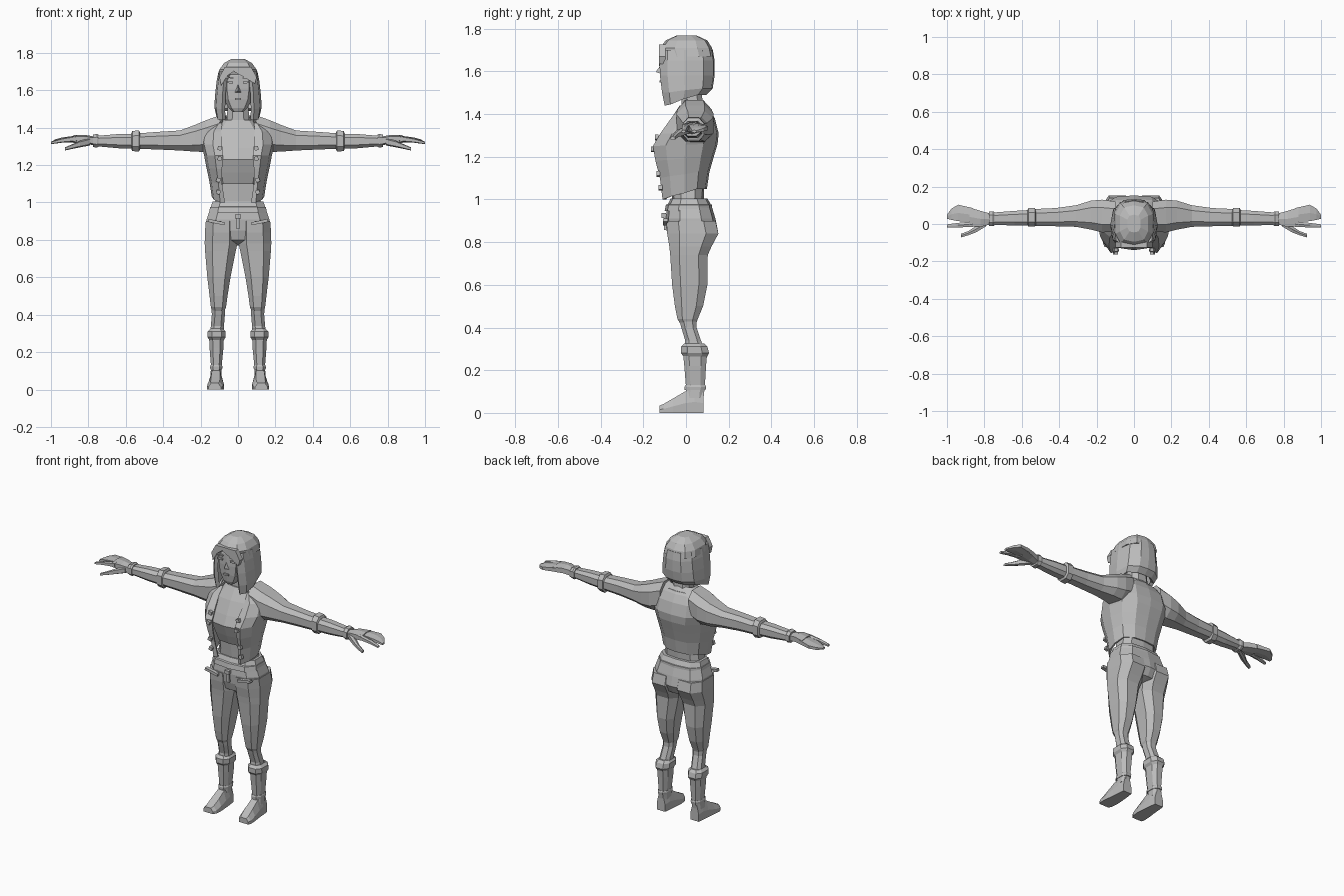
import bpy, bmesh, math
from mathutils import Vector

grey = bpy.data.materials.new("plain grey")
grey.diffuse_color = (0.5, 0.5, 0.5, 1)


def finish(name, bm, mirror=False, thick=0):
    bmesh.ops.recalc_face_normals(bm, faces=bm.faces)
    me = bpy.data.meshes.new(name)
    bm.to_mesh(me)
    bm.free()
    me.materials.append(grey)
    ob = bpy.data.objects.new(name, me)
    bpy.context.collection.objects.link(ob)
    if mirror:
        m = ob.modifiers.new("Mirror", 'MIRROR')
        m.use_clip = True
        m.merge_threshold = 0.001
    if thick:
        s = ob.modifiers.new("Solidify", 'SOLIDIFY')
        s.thickness = thick
        s.offset = -1
    return ob


def loft(name, rings, closed=True, mirror=False, thick=0):
    """Skin a list of equal-length point rings."""
    bm = bmesh.new()
    rows = [[bm.verts.new(p) for p in r] for r in rings]
    n = len(rows[0])
    for a, b in zip(rows, rows[1:]):
        for i in range(n if closed else n - 1):
            j = (i + 1) % n
            bm.faces.new((a[i], a[j], b[j], b[i]))
    if closed:
        bm.faces.new(rows[0])
        bm.faces.new(rows[-1])
    return finish(name, bm, mirror, thick)


def oval(x0, x1, y0, y1, n=8, e=0.75):
    """Boxy oval cross-section inside the given limits."""
    pts = []
    for i in range(n):
        a = 2 * math.pi * (i + 0.5) / n
        c, s = math.cos(a), math.sin(a)
        k = 1 / math.cos(math.pi / n)
        u = math.copysign(min(1, abs(c * k) ** e), c)
        v = math.copysign(min(1, abs(s * k) ** e), s)
        pts.append(((x0 + x1) / 2 + u * (x1 - x0) / 2, (y0 + y1) / 2 + v * (y1 - y0) / 2))
    return pts


def upright(name, levels, mirror=False, n=8, e=0.75):
    """Levels are (z, x0, x1, y0, y1)."""
    return loft(name, [[(x, y, z) for x, y in oval(a, b, c, d, n, e)]
                       for z, a, b, c, d in levels], mirror=mirror)


def sideways(name, levels, n=8, e=0.75):
    """Levels along the arm are (x, y0, y1, z0, z1)."""
    return loft(name, [[(x, y, z) for y, z in oval(a, b, c, d, n, e)]
                       for x, a, b, c, d in levels], mirror=True)


def prism(name, outline, y0, y1, mirror=False):
    """Flat (x, z) outline pushed through from y0 to y1."""
    return loft(name, [[(x, y, z) for x, z in outline] for y in (y0, y1)], mirror=mirror)


def box(name, c, s, mirror=False, roll=0):
    ca, sa = math.cos(roll), math.sin(roll)
    o = [(c[0] + u * s[0] / 2 * ca - v * s[2] / 2 * sa, c[2] + u * s[0] / 2 * sa + v * s[2] / 2 * ca)
         for u, v in ((-1, -1), (1, -1), (1, 1), (-1, 1))]
    return prism(name, o, c[1] - s[1] / 2, c[1] + s[1] / 2, mirror)


# Bare waist, cropped top and neck
upright("waist", [(0.94, -.13, .13, -.06, .08), (1.04, -.115, .115, -.068, .085),
                  (1.13, -.12, .12, -.075, .09)], n=10)
upright("cropped_top", [(1.10, -.115, .115, -.09, .09), (1.16, -.125, .125, -.115, .1),
                        (1.23, -.14, .14, -.14, .11), (1.29, -.145, .145, -.115, .12),
                        (1.37, -.14, .14, -.075, .12), (1.44, -.085, .085, -.03, .1)], n=10)
upright("neck", [(1.38, -.075, .075, -.05, .09), (1.44, -.06, .06, -.022, .08),
                 (1.53, -.055, .055, -.02, .07)])


# Open jacket: each row runs from the front edge round to the middle of the back
def jacket_row(z, xi, yf, w, yb, lift):
    d = yb - yf
    return [(xi, yf + .008, z), (w * .68, yf, z), (w * .92, yf + d * .2, z + lift * .3),
            (w, yf + d * .5, z + lift * .6), (w * .88, yf + d * .78, z + lift),
            (w * .5, yb - .008, z + lift), (0, yb, z + lift)]


loft("jacket", [jacket_row(*r) for r in (
    (1.00, .07, -.11, .14, .098, .05), (1.10, .085, -.122, .154, .11, .03),
    (1.18, .085, -.143, .17, .13, .02), (1.25, .08, -.155, .182, .148, .01),
    (1.31, .085, -.12, .197, .153, 0), (1.38, .09, -.07, .19, .135, 0),
    (1.425, .085, -.035, .15, .11, 0), (1.465, .07, -.005, .085, .075, 0))],
    closed=False, mirror=True, thick=.012)
for z, x, y in ((1.29, .098, -.137), (1.235, .098, -.155), (1.12, .105, -.13), (1.055, .105, -.12)):
    box("jacket_button", (x, y, z), (.022, .018, .022), True, .3)

# Sleeves, rolled cuffs, forearms
sideways("sleeve", [(.10, -.04, .12, 1.29, 1.465), (.17, -.045, .13, 1.27, 1.44),
                    (.23, -.03, .125, 1.272, 1.415), (.31, -.015, .10, 1.278, 1.385),
                    (.42, -.012, .085, 1.283, 1.378), (.53, -.01, .08, 1.287, 1.37)])
sideways("sleeve_cuff", [(.525, -.008, .075, 1.28, 1.375), (.53, -.014, .085, 1.272, 1.386),
                         (.565, -.014, .085, 1.275, 1.382), (.57, -.005, .075, 1.285, 1.37)])
sideways("forearm", [(.55, -.008, .075, 1.287, 1.368), (.64, -.008, .07, 1.29, 1.366),
                     (.77, -.004, .06, 1.302, 1.355)])
sideways("wrist_band", [(.745, -.008, .064, 1.298, 1.362), (.755, -.012, .068, 1.293, 1.367),
                        (.775, -.01, .066, 1.297, 1.362)])

# Hands: palm narrowing into joined fingers, index finger, thumb
sideways("palm", [(.765, -.002, .055, 1.305, 1.352), (.82, -.015, .07, 1.315, 1.362),
                  (.88, -.012, .088, 1.318, 1.36)], 6)
sideways("joined_fingers", [(.86, .012, .085, 1.32, 1.358), (.94, .015, .103, 1.32, 1.348),
                            (.975, .022, .083, 1.315, 1.338), (1.0, .028, .05, 1.312, 1.325)], 6)
sideways("index_finger", [(.86, -.016, .014, 1.325, 1.358), (.94, -.018, .006, 1.32, 1.343),
                          (1.0, -.02, -.002, 1.312, 1.325)], 6)
sideways("thumb", [(.79, -.012, .02, 1.305, 1.345), (.845, -.045, -.01, 1.295, 1.33),
                   (.885, -.06, -.038, 1.287, 1.312), (.925, -.072, -.052, 1.278, 1.295)], 6)

# Trousers
upright("hips", [(.77, -.035, .035, -.02, .04), (.80, -.15, .15, -.075, .125),
                 (.85, -.172, .172, -.09, .15), (.91, -.168, .168, -.095, .138),
                 (.97, -.148, .148, -.088, .12), (1.005, -.135, .135, -.072, .1)], n=10)
upright("waistband", [(.945, -.155, .155, -.1, .124), (.975, -.149, .149, -.094, .122),
                      (.98, -.13, .13, -.08, .1)], n=10)
upright("trouser_leg", [(.90, .004, .172, -.092, .138), (.84, .002, .177, -.088, .152),
                        (.78, .003, .178, -.078, .12), (.74, .012, .176, -.074, .102),
                        (.60, .04, .164, -.065, .1), (.50, .056, .152, -.052, .08),
                        (.44, .064, .145, -.04, .055), (.42, .072, .138, -.028, .048)], True)
box("fly", (0, -.092, .895), (.018, .02, .075))
box("belt_buckle", (0, -.104, .925), (.03, .02, .022))
box("front_pocket", (.115, -.096, .895), (.09, .024, .016), True, .2)

# Shins, boots with folded tops, ankle straps
upright("knee", [(.45, .068, .142, -.035, .05), (.40, .07, .14, -.022, .05),
                 (.34, .075, .145, -.004, .07), (.29, .077, .15, -.01, .09)], True)
upright("boot_fold", [(.325, .078, .147, -.008, .085), (.31, .066, .163, -.024, .1),
                      (.28, .066, .163, -.024, .108), (.262, .078, .152, -.01, .098)], True)
upright("boot_shaft", [(.29, .075, .155, -.015, .1), (.22, .078, .152, -.008, .094),
                       (.12, .088, .144, .0, .088), (.07, .09, .148, -.002, .082)], True)
upright("ankle_strap", [(.13, .086, .146, -.003, .09), (.122, .083, .149, -.007, .094),
                        (.108, .085, .148, -.006, .092)], True)


def foot_row(y, x0, x1, top):
    m = (x1 - x0) * .22
    return [(x0, y, 0), (x1, y, 0), (x1, y, top * .45), (x1 - m, y, top),
            (x0 + m, y, top), (x0, y, top * .45)]


loft("boot_foot", [foot_row(*r) for r in (
    (.083, .09, .148, .10), (.04, .084, .152, .115), (-.005, .08, .156, .1),
    (-.06, .076, .163, .068), (-.105, .08, .165, .042), (-.123, .092, .158, .034))], mirror=True)

# Head and face
upright("head", [(1.485, -.028, .028, -.098, -.04), (1.505, -.05, .05, -.108, .02),
                 (1.55, -.075, .075, -.115, .06), (1.61, -.085, .085, -.118, .07),
                 (1.68, -.085, .085, -.116, .07), (1.73, -.06, .06, -.09, .06)], n=10)
bm = bmesh.new()
nose = [bm.verts.new(p) for p in ((0, -.113, 1.637), (-.017, -.113, 1.588), (.017, -.113, 1.588), (0, -.142, 1.597))]
bmesh.ops.convex_hull(bm, input=nose)
finish("nose", bm)
box("lips", (0, -.118, 1.553), (.032, .012, .01))
box("eye", (.043, -.117, 1.643), (.032, .008, .012), True, .1)
box("eyebrow", (.045, -.117, 1.668), (.042, .01, .007), True, .12)

# Bobbed hair: crown cap, open side-and-back shell, swept fringe
upright("hair_crown", [(1.67, -.108, .108, -.108, .13), (1.71, -.1, .1, -.122, .122),
                       (1.745, -.075, .075, -.095, .1), (1.768, -.035, .035, -.045, .05)], n=10)


def hair_row(z, xi, w, yf, yb, lift):
    d = yb - yf
    return [(xi, yf, z), (w * .92, yf + d * .14, z + lift * .1), (w, yf + d * .45, z + lift * .6),
            (w * .88, yf + d * .8, z + lift), (w * .45, yb - .006, z + lift), (0, yb, z + lift)]


loft("hair_sides", [hair_row(*r) for r in (
    (1.44, .083, .118, -.1, .095, .05), (1.50, .085, .127, -.112, .125, .02),
    (1.58, .083, .122, -.122, .134, 0), (1.65, .076, .114, -.124, .134, 0),
    (1.70, .05, .104, -.122, .126, 0))], closed=False, mirror=True, thick=.022)
prism("fringe_long", [(-.035, 1.725), (-.02, 1.698), (.03, 1.672), (.09, 1.635), (.1, 1.67), (.07, 1.725)],
      -.126, -.095)
prism("fringe_short", [(-.015, 1.725), (-.025, 1.7), (-.06, 1.675), (-.09, 1.625), (-.1, 1.67), (-.07, 1.725)],
      -.126, -.095)
